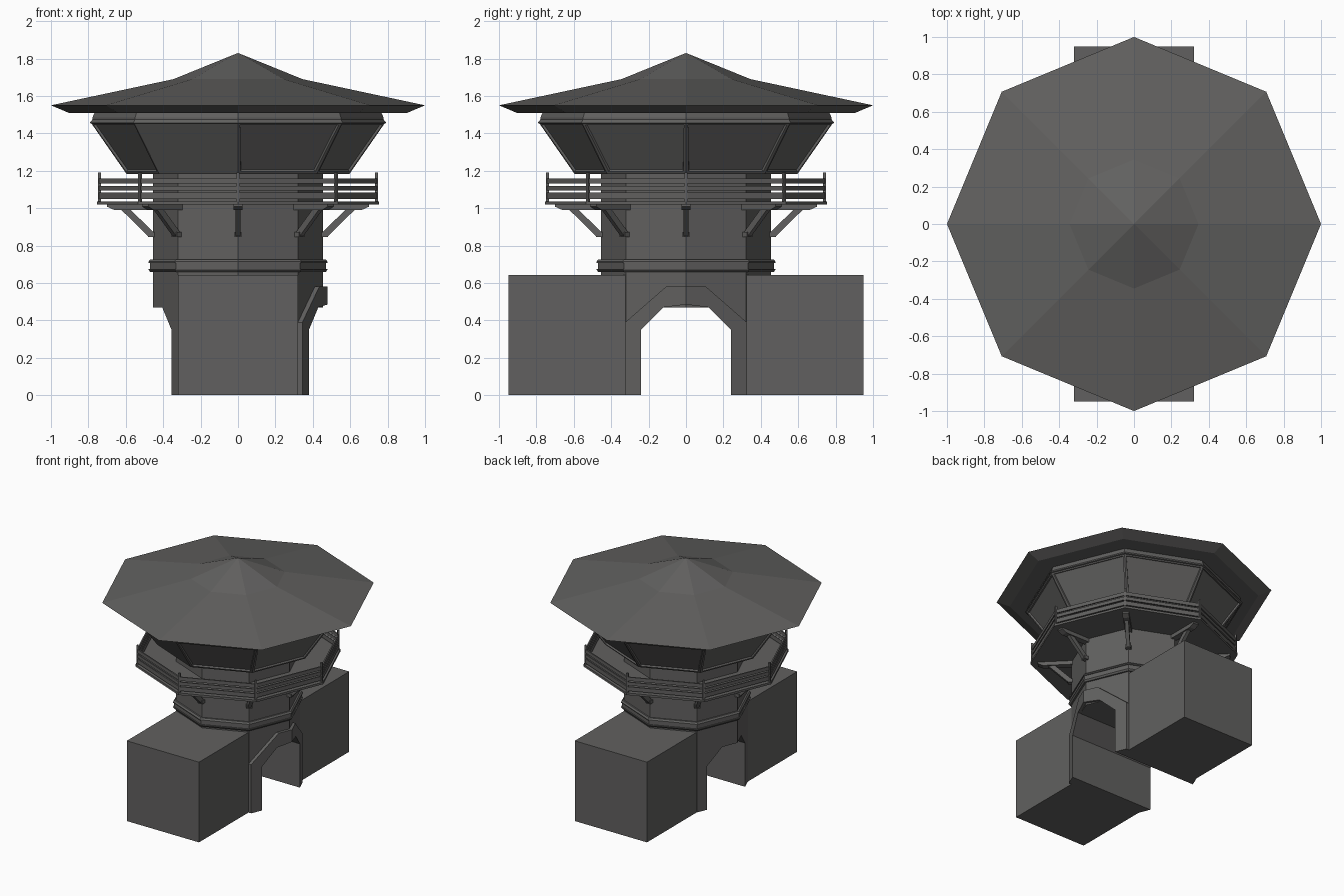
import bpy, bmesh, math
from mathutils import Vector, Matrix

if "Cube" in bpy.data.objects:
    bpy.data.objects.remove(bpy.data.objects["Cube"])

mat = bpy.data.materials.new("dark_grey")
mat.diffuse_color = (0.12, 0.118, 0.115, 1)
mat.use_nodes = True
mat.node_tree.nodes["Principled BSDF"].inputs["Base Color"].default_value = mat.diffuse_color
STEP = math.pi / 4


def finish(bm, name):
    bmesh.ops.recalc_face_normals(bm, faces=bm.faces)
    me = bpy.data.meshes.new(name)
    bm.to_mesh(me)
    bm.free()
    me.materials.append(mat)
    ob = bpy.data.objects.new(name, me)
    bpy.context.collection.objects.link(ob)
    return ob


def octagon_bm(profile):
    """Eight-sided closed solid from (radius, z) rings; radius 0 is an apex."""
    bm = bmesh.new()
    rings = []
    for r, z in profile:
        n = 1 if r == 0 else 8
        rings.append([bm.verts.new((r * math.cos(i * STEP), r * math.sin(i * STEP), z)) for i in range(n)])
    for a, b in zip(rings, rings[1:]):
        for i in range(8):
            j = (i + 1) % 8
            if len(b) == 1:
                bm.faces.new((a[i], a[j], b[0]))
            else:
                bm.faces.new((a[i], a[j], b[j], b[i]))
    bm.faces.new(rings[0][::-1])
    if len(rings[-1]) == 8:
        bm.faces.new(rings[-1])
    bmesh.ops.recalc_face_normals(bm, faces=bm.faces)
    return bm


def octagon(name, profile):
    return finish(octagon_bm(profile), name)


def add_box(bm, lo, hi, m=Matrix()):
    c = [(a + b) / 2 for a, b in zip(lo, hi)]
    s = [b - a for a, b in zip(lo, hi)]
    bmesh.ops.create_cube(bm, size=1, matrix=m @ Matrix.Translation(c) @ Matrix.Diagonal((*s, 1)))


def add_prism(bm, pts, half, m=Matrix(), axis="y"):
    """Extrude a 2D outline symmetrically along y (pts are x,z) or x (pts are y,z)."""
    sides = []
    for w in (-half, half):
        sides.append([bm.verts.new(m @ Vector((p, w, z) if axis == "y" else (w, p, z))) for p, z in pts])
    n = len(pts)
    for i in range(n):
        j = (i + 1) % n
        bm.faces.new((sides[0][i], sides[0][j], sides[1][j], sides[1][i]))
    bm.faces.new(sides[0][::-1])
    bm.faces.new(sides[1])


# Shaft with an arched passage running through along x
shaft = octagon("tower_shaft", [(0.455, 0), (0.455, 1.19)])
bm = bmesh.new()
add_prism(bm, [(-0.24, -0.2), (0.24, -0.2), (0.24, 0.35), (0.12, 0.47), (-0.12, 0.47), (-0.24, 0.35)], 1, axis="x")
cutter = finish(bm, "passage_cutter")
mod = shaft.modifiers.new("passage", "BOOLEAN")
mod.operation, mod.solver, mod.object = "DIFFERENCE", "EXACT", cutter
bpy.context.view_layer.objects.active = shaft
bpy.ops.object.modifier_apply(modifier="passage")
bpy.data.objects.remove(cutter)

# Wall stubs on the front and back
for name, s in (("front_wall", -1), ("back_wall", 1)):
    bm = bmesh.new()
    y = sorted((s * 0.322, s * 0.95))
    add_box(bm, (-0.32, y[0], 0), (0.32, y[1], 0.642))
    finish(bm, name)

# Arch surround on the right side, folded around the shaft corner
half_in = [(0.24, 0), (0.24, 0.35), (0.12, 0.47), (0, 0.485)]
half_out = [(0.325, 0), (0.325, 0.39), (0.105, 0.582), (0, 0.582)]
bm = bmesh.new()
for s in (-1, 1):
    rows = []
    for pi, po in zip(half_in, half_out):
        rows.append([bm.verts.new((0.455 - abs(y) * math.tan(STEP / 2) + d, s * y, z))
                     for (y, z), d in ((pi, -0.01), (pi, 0.024), (po, 0.024), (po, -0.01))])
    for a, b in zip(rows, rows[1:]):
        for k in range(4):
            n = (k + 1) % 4
            bm.faces.new((a[k], a[n], b[n], b[k]))
    bm.faces.new(rows[0])
bmesh.ops.remove_doubles(bm, verts=bm.verts, dist=0.0001)
finish(bm, "arch_surround")

# Moulded band round the shaft
octagon("shaft_band", [(0.44, 0.658), (0.468, 0.658), (0.478, 0.67), (0.478, 0.676), (0.47, 0.676),
                       (0.47, 0.708), (0.478, 0.708), (0.478, 0.715), (0.468, 0.727), (0.44, 0.727)])

# Balcony floor
octagon("balcony_floor", [(0.755, 1.02), (0.755, 1.037)])

# Balcony brackets: beam, diagonal strut and foot at each corner
bm = bmesh.new()
for i in range(8):
    m = Matrix.Rotation(i * STEP, 4, "Z")
    add_prism(bm, [(0.44, 0.99), (0.66, 0.99), (0.70, 1.008), (0.70, 1.022), (0.44, 1.022)], 0.024, m)
    add_prism(bm, [(0.455, 0.85), (0.48, 0.85), (0.625, 0.992), (0.575, 0.992), (0.455, 0.875)], 0.014, m)
    add_box(bm, (0.44, -0.02, 0.845), (0.482, 0.02, 0.872), m)
finish(bm, "balcony_brackets")

# Balcony railing: corner posts and three boards per side
bm = bmesh.new()
R = 0.74
for i in range(8):
    add_box(bm, (R - 0.008, -0.008, 1.03), (R + 0.008, 0.008, 1.19), Matrix.Rotation(i * STEP, 4, "Z"))
    m = Matrix.Rotation((i + 0.5) * STEP, 4, "Z")
    mid, half = R * math.cos(STEP / 2), R * math.sin(STEP / 2)
    for z0, z1 in ((1.05, 1.083), (1.094, 1.12), (1.131, 1.16)):
        add_box(bm, (mid - 0.005, -half, z0), (mid + 0.005, half, z1), m)
finish(bm, "balcony_railing")

# Flared cabin with recessed windows; one side is left plain
bm = octagon_bm([(0.595, 1.182), (0.785, 1.455)])
windows = []
for f in bm.faces:
    c = f.calc_center_median()
    plain = c.x < -0.1 and c.y < -0.5
    if len(f.verts) == 4 and not plain:
        windows.append(f)
bmesh.ops.inset_individual(bm, faces=windows, thickness=0.02, depth=0)
bmesh.ops.inset_individual(bm, faces=windows, thickness=0.006, depth=-0.012)
finish(bm, "cabin")

# Cabin cornice under the roof
octagon("cabin_cornice", [(0.785, 1.453), (0.793, 1.456), (0.778, 1.475), (0.778, 1.485), (0.765, 1.515)])

# Two-pitch roof with a sloping eave edge
octagon("roof", [(0.905, 1.51), (1.0, 1.55), (0.345, 1.69), (0, 1.83)])
